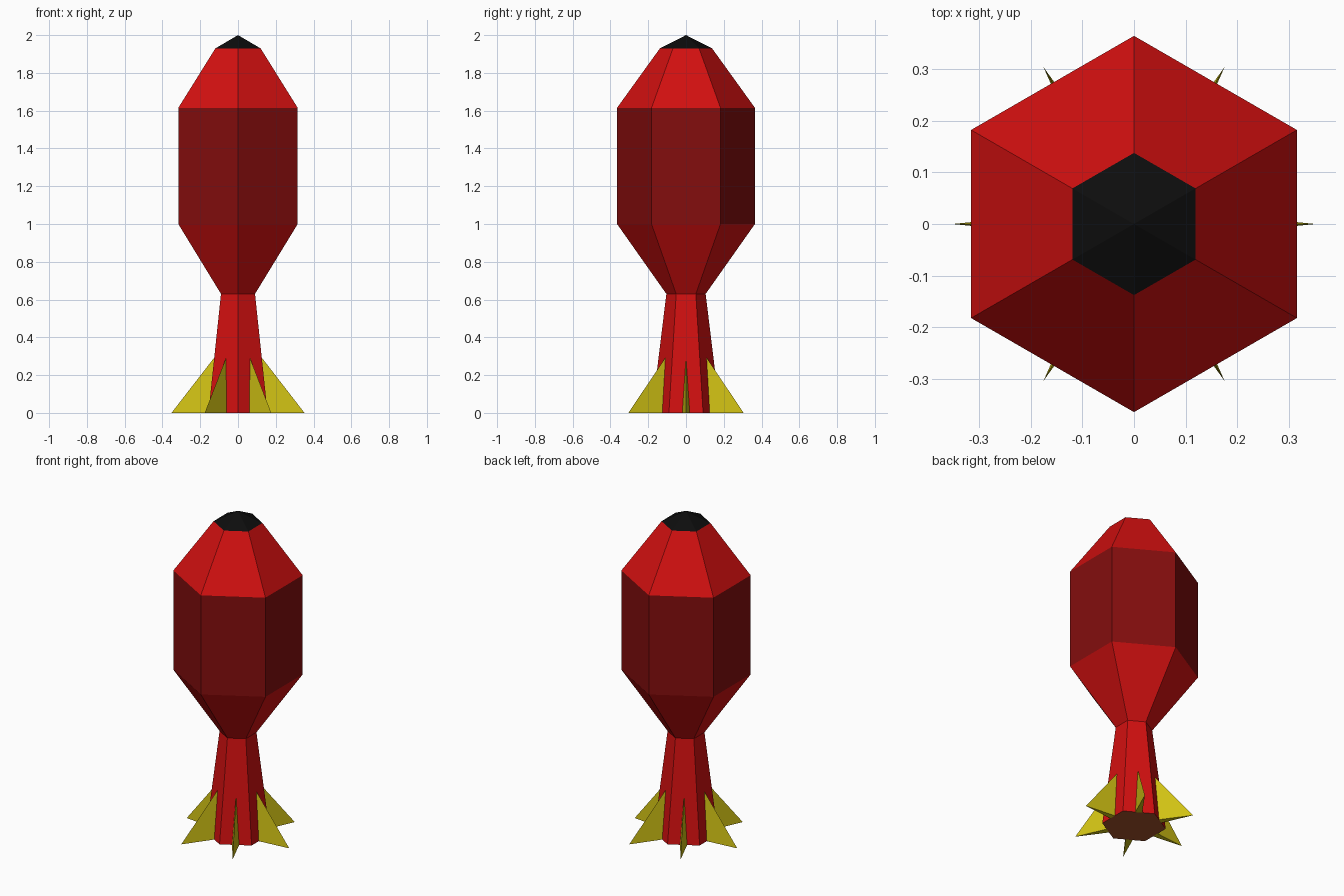
import bpy
import bmesh
from math import cos, sin, radians

cube = bpy.data.objects.get("Cube")
if cube:
    bpy.data.objects.remove(cube, do_unlink=True)


def material(name, colour):
    mat = bpy.data.materials.new(name)
    mat.use_nodes = True
    mat.diffuse_color = (*colour, 1)
    mat.node_tree.nodes["Principled BSDF"].inputs["Base Color"].default_value = (*colour, 1)
    return mat


RED = material("bright red", (0.64, 0.005, 0.005))
DARK_RED = material("dark red", (0.23, 0.004, 0.004))
BLACK = material("black", (0.004, 0.004, 0.004))
YELLOW = material("yellow", (0.64, 0.54, 0.007))
BROWN = material("brown", (0.38, 0.085, 0.025))


def finish(name, bm, mat):
    bmesh.ops.recalc_face_normals(bm, faces=bm.faces)
    mesh = bpy.data.meshes.new(name)
    bm.to_mesh(mesh)
    bm.free()
    mesh.materials.append(mat)
    obj = bpy.data.objects.new(name, mesh)
    bpy.context.collection.objects.link(obj)
    return obj


def hex_ring(bm, radius, z):
    # Corners point to the front and back
    angles = [radians(30 + 60 * i) for i in range(6)]
    return [bm.verts.new((radius * cos(a), radius * sin(a), z)) for a in angles]


def hex_section(name, low, high, mat):
    """Open six-sided band between two (radius, height) rings."""
    bm = bmesh.new()
    a, b = hex_ring(bm, *low), hex_ring(bm, *high)
    for i in range(6):
        j = (i + 1) % 6
        bm.faces.new((a[i], a[j], b[j], b[i]))
    return finish(name, bm, mat)


# Body sections, bottom to top
BASE, NECK = (0.181, 0), (0.104, 0.63)
BELLY, SHOULDER, COLLAR = (0.365, 1.0), (0.365, 1.615), (0.138, 1.93)
hex_section("tail_tube", BASE, NECK, RED)
hex_section("lower_cone", NECK, BELLY, RED)
hex_section("main_body", BELLY, SHOULDER, DARK_RED)
hex_section("upper_cone", SHOULDER, COLLAR, RED)

# Base plate closing the tail
bm = bmesh.new()
bm.faces.new(reversed(hex_ring(bm, *BASE)))
bm.normal_update()
plate = bpy.data.meshes.new("base_plate")
bm.to_mesh(plate)
bm.free()
plate.materials.append(BROWN)
bpy.context.collection.objects.link(bpy.data.objects.new("base_plate", plate))

# Pointed nose tip
bm = bmesh.new()
ring = hex_ring(bm, *COLLAR)
tip = bm.verts.new((0, 0, 2))
for i in range(6):
    bm.faces.new((ring[i], ring[(i + 1) % 6], tip))
finish("nose_tip", bm, BLACK)

# Six wedge fins, one on each face of the tail
for n in range(6):
    bm = bmesh.new()
    corners = [(0.352, 0, 0), (0.155, 0.02, 0), (0.155, -0.02, 0), (0.12, 0, 0.3)]
    v = [bm.verts.new(c) for c in corners]
    for skip in range(4):
        bm.faces.new([v[k] for k in range(4) if k != skip])
    fin = finish(f"tail_fin_{n + 1}", bm, YELLOW)
    fin.rotation_euler.z = radians(60 * n)
